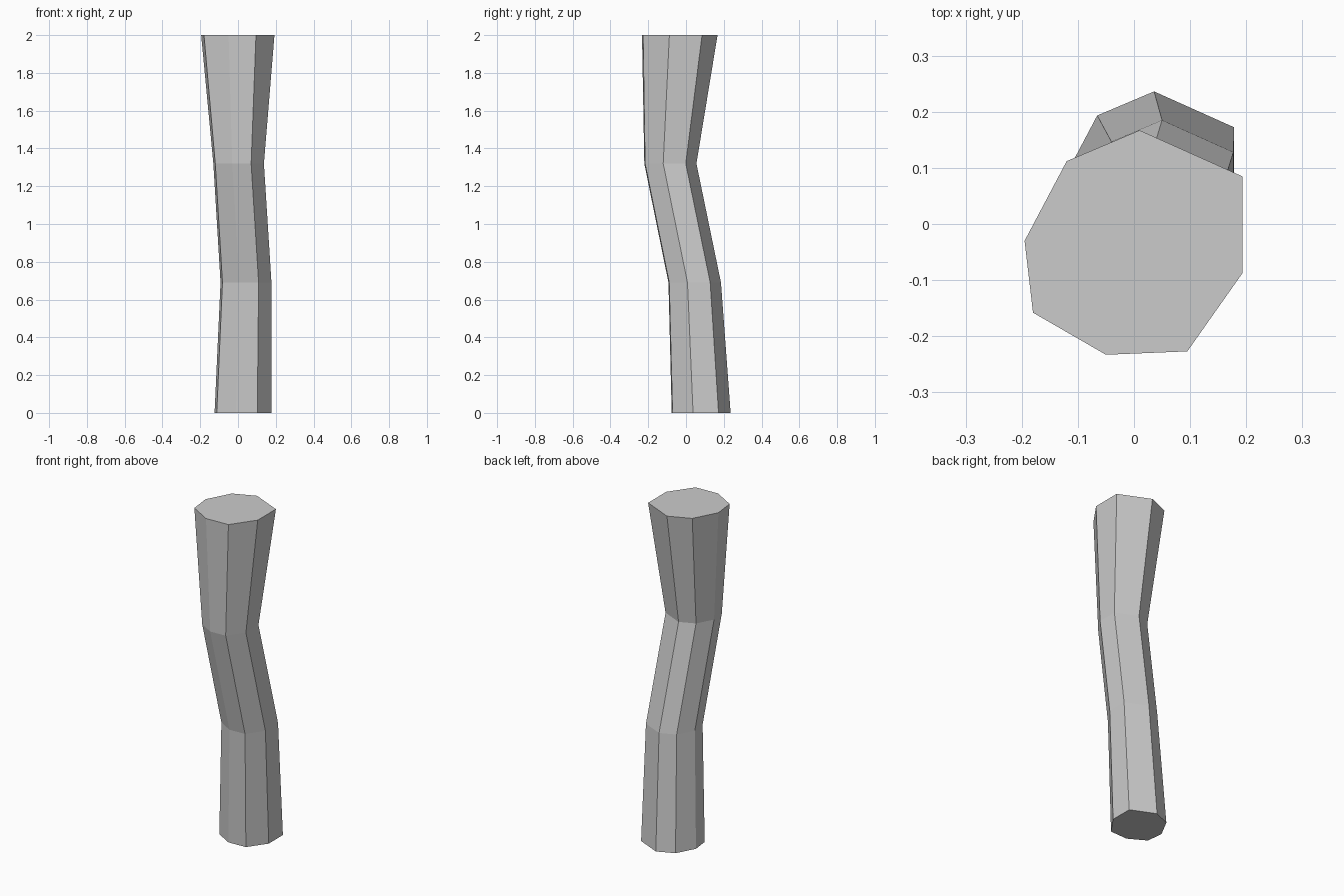
import bpy, bmesh

if "Cube" in bpy.data.objects:
    bpy.data.objects.remove(bpy.data.objects["Cube"])

# Eight-sided trunk cross-section, counter-clockwise, at full (top) size
section = [(0.193, -0.088), (0.193, 0.085), (0.01, 0.167), (-0.12, 0.112),
           (-0.195, -0.03), (-0.18, -0.158), (-0.05, -0.233), (0.095, -0.227)]

# Bends along the trunk: height, section scale, x shift, y shift
stations = [(0.0, 0.78, 0.028, 0.106),
            (0.69, 0.695, 0.043, 0.069),
            (1.32, 0.69, 0.004, -0.06),
            (2.0, 1.0, 0.0, 0.0)]


def loft(name, section, stations):
    bm = bmesh.new()
    rings = [[bm.verts.new((x * s + dx, y * s + dy, z)) for x, y in section]
             for z, s, dx, dy in stations]
    n = len(section)
    # Side walls
    for low, high in zip(rings, rings[1:]):
        for i in range(n):
            j = (i + 1) % n
            bm.faces.new((low[i], low[j], high[j], high[i]))
    # End caps
    bm.faces.new(rings[0][::-1])
    bm.faces.new(rings[-1])
    mesh = bpy.data.meshes.new(name)
    bm.to_mesh(mesh)
    bm.free()
    obj = bpy.data.objects.new(name, mesh)
    bpy.context.collection.objects.link(obj)
    return obj


# Crooked trunk
loft("trunk", section, stations)
